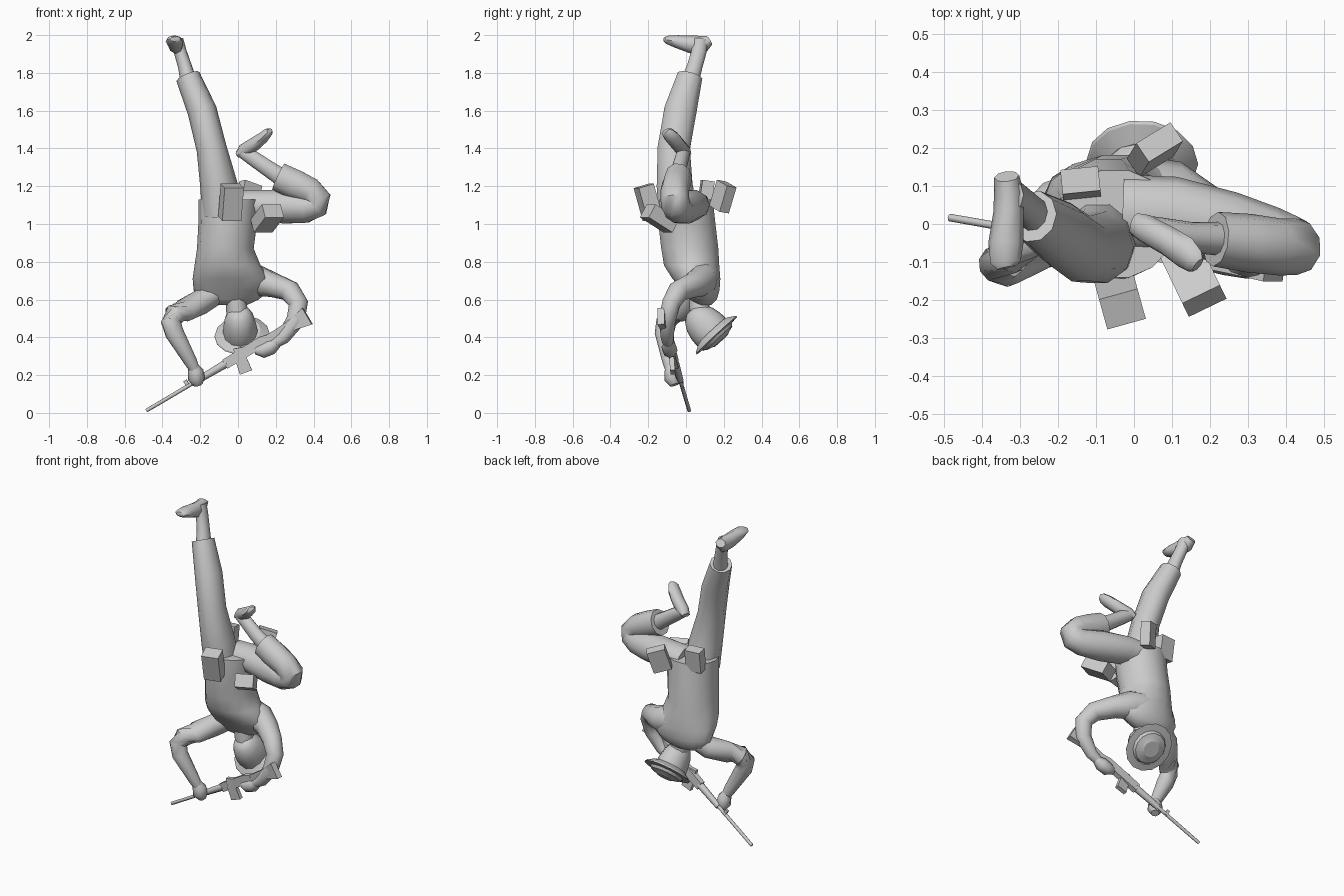
import bpy, bmesh, math
from mathutils import Vector, Matrix, Euler

grey = bpy.data.materials.new("plain_grey")
grey.diffuse_color = (0.6, 0.6, 0.6, 1)


def finish(name, bm, angle=45):
    bmesh.ops.recalc_face_normals(bm, faces=bm.faces)
    me = bpy.data.meshes.new(name)
    bm.to_mesh(me)
    bm.free()
    me.materials.append(grey)
    me.shade_smooth()
    me.set_sharp_from_angle(angle=math.radians(angle))
    ob = bpy.data.objects.new(name, me)
    bpy.context.collection.objects.link(ob)
    return ob


def loft(name, rings, hint=(1, 0, 0), n=10, tangent=None, angle=50):
    """Rings are (x, y, z, radius along hint, radius across)."""
    bm = bmesh.new()
    pts = [Vector(r[:3]) for r in rings]
    loops = []
    for i, r in enumerate(rings):
        if tangent:
            t = Vector(tangent)
        else:  # average of the directions into and out of the ring
            a, b = pts[max(i - 1, 0)], pts[min(i + 1, len(pts) - 1)]
            t = (pts[i] - a).normalized() + (b - pts[i]).normalized()
        t.normalize()
        h = Vector(hint)
        u = (h - t * h.dot(t)).normalized()
        v = t.cross(u)
        off, k = (math.pi / 4, math.sqrt(2)) if n == 4 else (0, 1)
        loops.append([bm.verts.new(pts[i] + u * r[3] * k * math.cos(off + 2 * math.pi * j / n)
                                   + v * r[4] * k * math.sin(off + 2 * math.pi * j / n)) for j in range(n)])
    for a, b in zip(loops, loops[1:]):
        for j in range(n):
            bm.faces.new((a[j], a[(j + 1) % n], b[(j + 1) % n], b[j]))
    bm.faces.new(loops[0])
    bm.faces.new(loops[-1])
    return finish(name, bm, angle)


def box(name, loc, size, rot):
    bm = bmesh.new()
    bmesh.ops.create_cube(bm, size=1)
    bm.transform(Matrix.LocRotScale(Vector(loc), Euler(rot), Vector(size)))
    return finish(name, bm, 30)


# Tunic, horizontal sections from hem to shoulders
loft("tunic", [(-.05, 0, 1.13, .16, .145), (-.055, .005, 1.0, .155, .155), (-.067, .02, .87, .15, .155),
               (-.055, .03, .78, .175, .15), (-.035, .055, .71, .205, .13), (-.035, .08, .65, .2, .1),
               (-.05, .09, .6, .16, .075), (-.055, .09, .57, .1, .045)], n=14, tangent=(0, 0, -1))
loft("neck", [(-.02, .08, .66, .06, .06), (-.01, .07, .58, .055, .055), (0, .08, .5, .06, .06)])

# Head along its tilted axis, with a shallow brimmed helmet
axis = Vector((.05, .68, -.73)).normalized()
hc = Vector((.01, .1, .465))


def along(base, items):
    return [(*(base + axis * d), r, r * s) for d, r, s in items]


loft("head", along(hc, [(-.105, .035, 1), (-.085, .062, 1.05), (-.04, .08, 1.15), (.01, .088, 1.18),
                        (.05, .092, 1.15), (.095, .09, 1.1)]), n=12)
loft("helmet", along(Vector((.022, .163, .41)), [(-.035, .1, 1), (-.008, .143, 1.02), (0, .147, 1.02),
                                                (.004, .105, 1), (.02, .095, 1), (.031, .058, 1),
                                                (.036, .05, 1)]), n=14, angle=30)

# Straight leg
loft("straight_trouser", [(-.09, -.04, 1.05, .1, .11), (-.1, -.06, 1.2, .1, .1), (-.14, -.065, 1.4, .08, .09),
                          (-.19, -.03, 1.6, .078, .09), (-.265, .02, 1.78, .066, .07)])
loft("straight_ankle", [(-.26, .02, 1.75, .045, .05), (-.28, .045, 1.83, .037, .043),
                        (-.305, .068, 1.91, .034, .042), (-.328, .075, 1.97, .04, .045)])
loft("straight_foot", [(-.335, .125, 1.972, .033, .026), (-.33, .09, 1.95, .038, .048), (-.33, .03, 1.95, .04, .048),
                       (-.337, -.05, 1.966, .046, .034), (-.338, -.1, 1.975, .04, .022),
                       (-.335, -.115, 1.978, .025, .012)], n=8)

# Bent leg, turning tightly at the knee
loft("bent_trouser", [(-.03, .03, 1.1, .1, .08), (.1, .025, 1.1, .1, .085), (.25, -.01, 1.09, .095, .092),
                      (.36, -.04, 1.085, .085, .082), (.415, -.055, 1.1, .078, .072), (.425, -.06, 1.135, .075, .07),
                      (.38, -.06, 1.175, .075, .075), (.3, -.05, 1.21, .077, .082),
                      (.215, -.04, 1.25, .072, .08)], hint=(0, 1, 0))
loft("bent_ankle", [(.24, -.04, 1.24, .045, .05), (.15, -.035, 1.3, .04, .045), (.07, -.02, 1.355, .037, .042),
                    (.025, -.012, 1.38, .035, .034)], hint=(0, 1, 0))
loft("bent_foot", [(0, .0, 1.368, .018, .03), (.03, -.012, 1.387, .037, .038), (.09, -.045, 1.425, .036, .04),
                   (.135, -.075, 1.46, .03, .043), (.16, -.098, 1.485, .024, .034),
                   (.168, -.108, 1.493, .012, .022)], hint=(-.6, 0, .8), n=8)

# Arms and hands
loft("forward_arm", [(-.1, .085, .645, .07, .06), (-.2, .05, .585, .07, .066), (-.28, -.03, .545, .065, .064),
                     (-.335, -.08, .52, .06, .06), (-.355, -.105, .48, .055, .054), (-.335, -.115, .42, .05, .052),
                     (-.25, -.09, .27, .035, .036), (-.225, -.08, .22, .027, .027)], hint=(.4, .8, .4))
loft("forward_hand", [(-.24, -.085, .255, .025, .025), (-.225, -.075, .22, .042, .04), (-.22, -.07, .18, .045, .045),
                      (-.212, -.06, .148, .025, .025)], n=8)
loft("rear_arm", [(.0, .09, .72, .09, .09), (.1, .085, .7, .082, .085), (.19, .035, .675, .067, .066),
                  (.275, -.04, .645, .058, .058), (.32, -.078, .58, .05, .052), (.305, -.1, .49, .046, .05),
                  (.24, -.1, .4, .035, .037), (.19, -.095, .365, .027, .027)], hint=(.3, .9, 0))
loft("rear_hand", [(.21, -.095, .37, .025, .025), (.175, -.09, .35, .042, .04), (.13, -.085, .33, .04, .04),
                   (.09, -.085, .33, .02, .02)], hint=(0, 0, 1), n=8)

# Rifle, laid out by distance from the muzzle and offset across its axis
muzzle, aim = Vector((-.485, .017, .012)), Vector((.855, -.15, .505)).normalized()
across = Vector((-.5, 0, .86))


def gun(name, items, n):
    rings = [(*(muzzle + aim * t + across * o), a, b) for t, o, a, b in items]
    return loft(name, rings, hint=across, n=n, tangent=aim)


gun("barrel", [(0, 0, .01, .01), (.5, 0, .011, .011)], 8)
gun("handguard", [(.32, 0, .018, .018), (.5, 0, .022, .022)], 8)
gun("receiver", [(.49, 0, .027, .017), (.72, .003, .029, .018), (.77, 0, .02, .015)], 4)
gun("stock", [(.75, .003, .017, .014), (.88, 0, .026, .016), (1.0, -.003, .05, .019)], 4)
gun("front_sight", [(.25, .012, .022, .006), (.27, .012, .022, .006)], 4)
loft("magazine", [(.005, -.078, .345, .03, .013), (.018, -.075, .28, .031, .013), (.042, -.07, .215, .034, .013)], n=4)
loft("pistol_grip", [(.12, -.095, .4, .022, .014), (.15, -.09, .32, .02, .014)], n=4)

# Belt pouches
for i, (loc, size, rot) in enumerate([
        ((-.037, -.2, 1.115), (.105, .085, .18), (.28, 0, .27)),
        ((.155, -.14, 1.03), (.11, .08, .16), (1.05, 0, .45)),
        ((.055, .195, 1.145), (.11, .06, .145), (-.15, .3, .55)),
        ((-.14, .105, 1.16), (.1, .065, .14), (-.15, 0, .1))]):
    box(f"pouch_{i + 1}", loc, size, rot)
